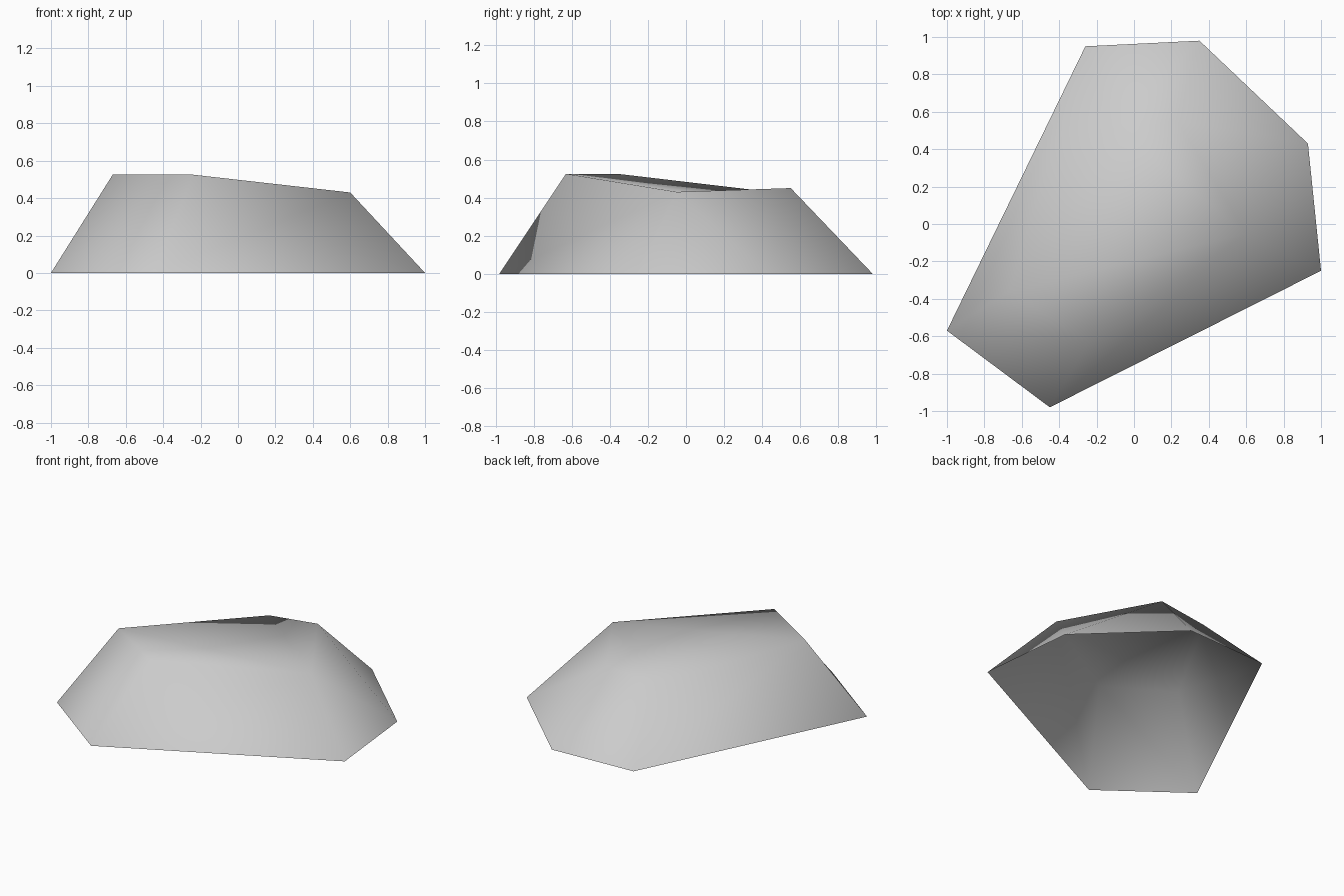
import bpy
import bmesh

old = bpy.data.objects.get("Cube")
if old:
    bpy.data.objects.remove(old, do_unlink=True)

# Plain grey stone colour
stone = bpy.data.materials.new("stone_grey")
stone.use_nodes = True
colour = (0.6, 0.6, 0.6, 1)
stone.diffuse_color = colour
stone.node_tree.nodes["Principled BSDF"].inputs["Base Color"].default_value = colour

# Footprint and upper rim, both counter-clockwise
footprint = [(-1, -.57), (-.45, -.98), (1, -.25), (.93, .43), (.35, .98), (-.26, .95)]
rim = [(-.67, -.36, .525), (-.24, -.63, .525), (.6, -.05, .43),
       (.23, .55, .45), (-.13, .53, .42)]
# Rim corner above each footprint corner; one corner is shared
above = [0, 1, 2, 2, 3, 4]

bm = bmesh.new()
base = [bm.verts.new((x, y, 0)) for x, y in footprint]
top = [bm.verts.new(p) for p in rim]

# Sloping sides, open underneath
for i in range(len(base)):
    j = (i + 1) % len(base)
    loop = [base[i], base[j], top[above[j]]]
    if above[i] != above[j]:
        loop.append(top[above[i]])
    bm.faces.new(loop)

# Folded top
bm.faces.new([top[0], top[1], top[2], top[4]])
bm.faces.new(top[2:5])

# One soft-shaded surface
for face in bm.faces:
    face.smooth = True

mesh = bpy.data.meshes.new("rock")
bm.to_mesh(mesh)
bm.free()
mesh.materials.append(stone)
rock = bpy.data.objects.new("rock", mesh)
bpy.context.scene.collection.objects.link(rock)
